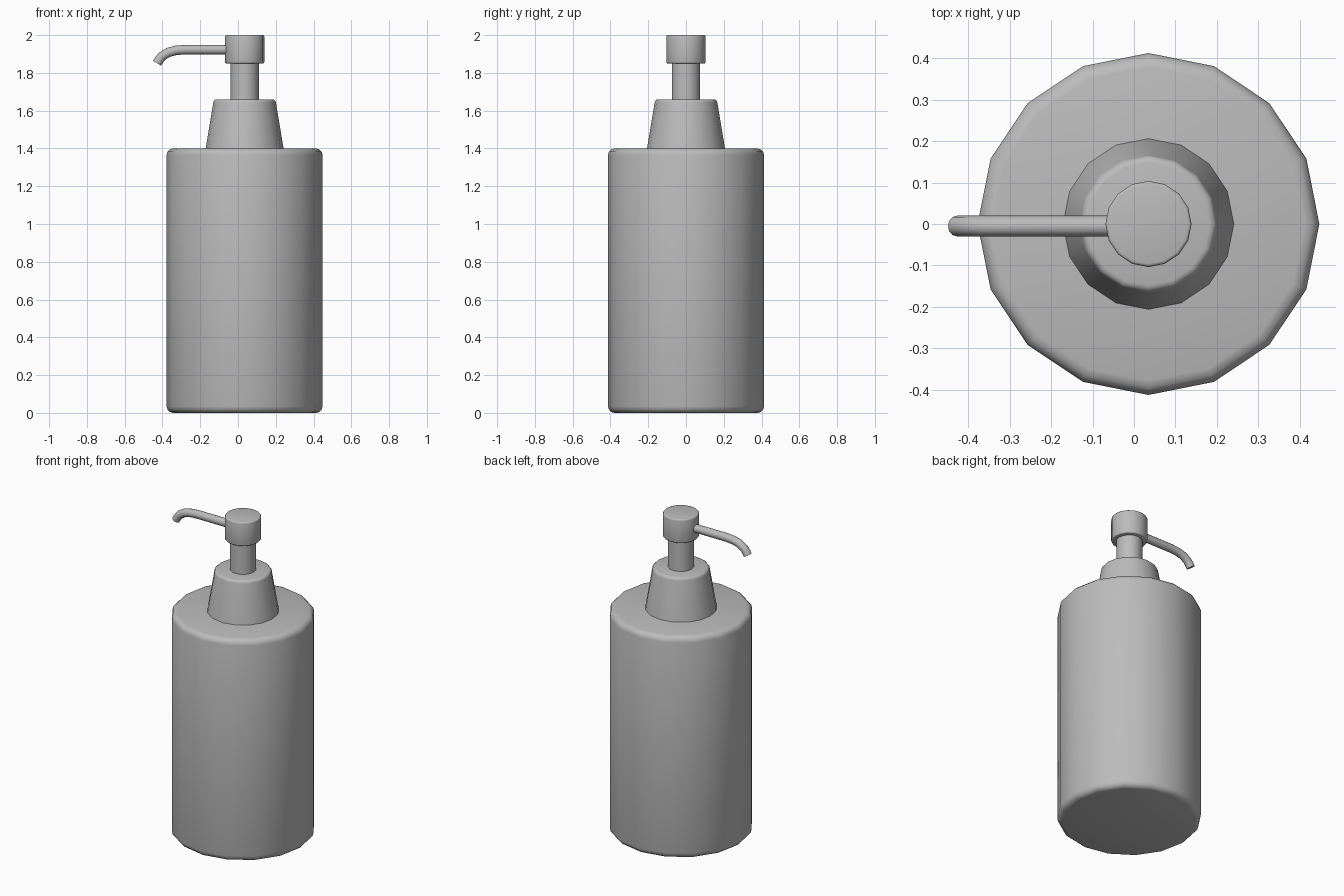
import bpy, bmesh, math
from mathutils import Vector

cube = bpy.data.objects.get("Cube")
if cube:
    bpy.data.objects.remove(cube, do_unlink=True)

AXIS_X = 0.035
SIDES = 16

grey = bpy.data.materials.new("plain grey")
grey.use_nodes = True
grey.diffuse_color = (0.5, 0.5, 0.5, 1)
grey.node_tree.nodes["Principled BSDF"].inputs["Base Color"].default_value = (0.5, 0.5, 0.5, 1)


def finish(name, bm):
    bmesh.ops.recalc_face_normals(bm, faces=bm.faces)
    mesh = bpy.data.meshes.new(name)
    bm.to_mesh(mesh)
    bm.free()
    obj = bpy.data.objects.new(name, mesh)
    bpy.context.collection.objects.link(obj)
    mesh.materials.append(grey)
    bpy.ops.object.select_all(action='DESELECT')
    obj.select_set(True)
    bpy.context.view_layer.objects.active = obj
    bpy.ops.object.shade_smooth_by_angle(angle=math.radians(40))
    return obj


def skin(bm, rings):
    """Bridge a list of vertex rings and cap both ends."""
    for a, b in zip(rings, rings[1:]):
        n = len(a)
        for i in range(n):
            j = (i + 1) % n
            bm.faces.new((a[i], a[j], b[j], b[i]))
    bm.faces.new(rings[0])
    bm.faces.new(rings[-1])


def turned(name, r0, z0, r1, z1, round0=0, round1=0, steps=3):
    """Upright turned part with optionally rounded bottom and top rims."""
    profile = []
    for r, z, rad, top in ((r0, z0, round0, False), (r1, z1, round1, True)):
        if not rad:
            profile.append((r, z))
            continue
        for k in range(steps + 1):
            t = math.pi / 2 * k / steps
            if top:
                profile.append((r - rad + rad * math.cos(t), z - rad + rad * math.sin(t)))
            else:
                profile.append((r - rad + rad * math.sin(t), z + rad - rad * math.cos(t)))
    bm = bmesh.new()
    rings = []
    for r, z in profile:
        angles = [2 * math.pi * i / SIDES for i in range(SIDES)]
        rings.append([bm.verts.new((AXIS_X + r * math.cos(a), r * math.sin(a), z)) for a in angles])
    skin(bm, rings)
    return finish(name, bm)


def spout(name, path, radius, y, sides=12):
    """Round tube swept along an x-z path."""
    pts = [Vector((x, y, z)) for x, z in path]
    bm = bmesh.new()
    rings = []
    for i, p in enumerate(pts):
        d = (pts[min(i + 1, len(pts) - 1)] - pts[max(i - 1, 0)]).normalized()
        side = Vector((0, 1, 0))
        up = d.cross(side)
        angles = [2 * math.pi * k / sides for k in range(sides)]
        rings.append([bm.verts.new(p + radius * (side * math.cos(a) + up * math.sin(a))) for a in angles])
    skin(bm, rings)
    return finish(name, bm)


# Bottle and pump, from the base up
turned("bottle_body", 0.413, 0, 0.413, 1.4, 0.035, 0.035)
turned("collar", 0.208, 1.39, 0.166, 1.66, 0, 0.018)
turned("pump_stem", 0.075, 1.64, 0.075, 1.86)
turned("pump_head", 0.104, 1.85, 0.104, 2.0, 0.008, 0.008)

# Spout curving down at the tip
spout("spout", [(0.0, 1.923), (-0.28, 1.923), (-0.33, 1.919), (-0.37, 1.908),
                (-0.402, 1.888), (-0.418, 1.868), (-0.428, 1.851)], 0.025, -0.005)
